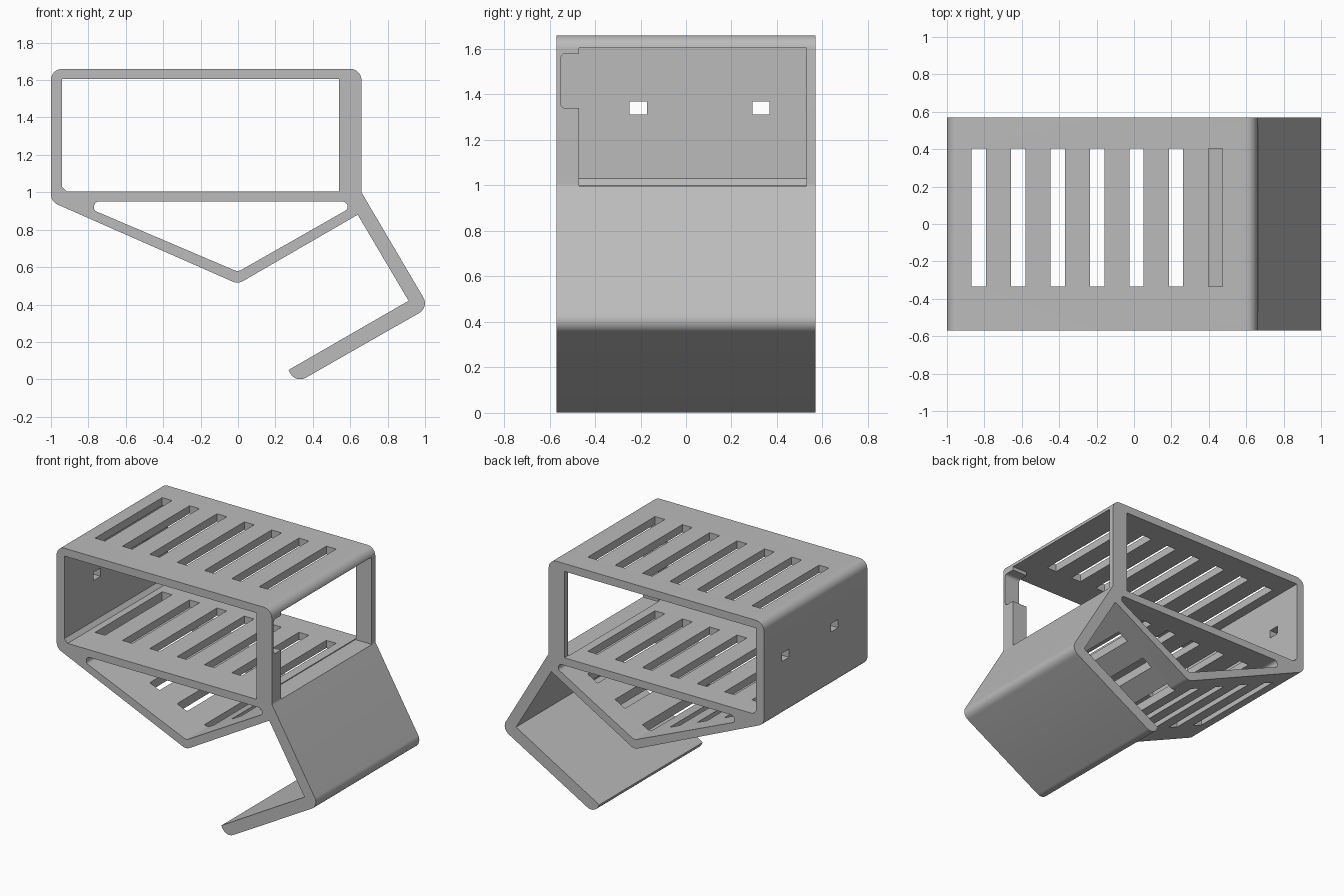
import bpy, bmesh, math
from mathutils import Vector

default = bpy.data.objects.get("Cube")
if default:
    bpy.data.objects.remove(default, do_unlink=True)

grey = bpy.data.materials.new("plain_grey")
grey.use_nodes = True
grey.diffuse_color = (0.5, 0.5, 0.5, 1)
grey.node_tree.nodes["Principled BSDF"].inputs["Base Color"].default_value = (0.5, 0.5, 0.5, 1)


def rounded(corners, steps=8):
    """Turn (a, b, radius) corners into an outline with filleted corners."""
    out = []
    for i, (a, b, r) in enumerate(corners):
        p = Vector((a, b))
        if r == 0:
            out.append(p)
            continue
        u = (Vector(corners[i - 1][:2]) - p).normalized()
        v = (Vector(corners[(i + 1) % len(corners)][:2]) - p).normalized()
        half = u.angle(v) / 2
        centre = p + (u + v).normalized() * r / math.sin(half)
        start = p + u * r / math.tan(half) - centre
        end = p + v * r / math.tan(half) - centre
        sweep = start.angle(end)
        for k in range(steps + 1):
            t = k / steps
            out.append(centre + (start * math.sin((1 - t) * sweep)
                                 + end * math.sin(t * sweep)) / math.sin(sweep))
    return out


def prism(name, corners, axis, low, high):
    """Extrude an outline along x (outline in yz) or y (outline in xz)."""
    place = {"x": lambda p: (low, p.x, p.y), "y": lambda p: (p.x, low, p.y)}[axis]
    move = Vector((high - low, 0, 0)) if axis == "x" else Vector((0, high - low, 0))
    bm = bmesh.new()
    face = bm.faces.new([bm.verts.new(place(p)) for p in rounded(corners)])
    top = bmesh.ops.extrude_face_region(bm, geom=[face])["geom"]
    bmesh.ops.translate(bm, vec=move, verts=[g for g in top if isinstance(g, bmesh.types.BMVert)])
    bmesh.ops.recalc_face_normals(bm, faces=bm.faces)
    mesh = bpy.data.meshes.new(name)
    bm.to_mesh(mesh)
    bm.free()
    mesh.materials.append(grey)
    ob = bpy.data.objects.new(name, mesh)
    bpy.context.collection.objects.link(ob)
    return ob


def rect(a0, a1, b0, b1, r=0):
    return [(a0, b0, r), (a1, b0, r), (a1, b1, r), (a0, b1, r)]


# Body: box, V-shaped belly and hooked arm in one outline
body = prism("holder_body", [
    (-1, 1.66, .06), (.66, 1.66, .06), (.66, 1, .03), (1.022, .385, .06),
    (.309, -.022, .06), (.27, .05, 0), (.912, .42, 0), (.64, .88, 0),
    (0, .51, .06), (-1, .95, .06)], "y", -.57, .57)

cutters = [
    # Main compartment and triangular tunnel
    prism("compartment_cutter", [(-.94, 1.605, 0), (.54, 1.605, 0), (.54, 1.003, 0),
                                 (-.915, 1.003, 0), (-.94, 1.03, 0)], "y", -1, 1),
    prism("tunnel_cutter", [(-.77, .95, .025), (.585, .95, .025), (.585, .908, .02),
                            (0, .575, .04), (-.77, .903, .02)], "y", -1, 1),
    # Side window with the notch in its front post
    prism("window_cutter", rect(-.47, .53, .997, 1.605), "x", .535, .8),
    prism("notch_cutter", rect(-.55, -.4, 1.34, 1.58, .02), "x", .5, .8),
]
# Cable holes in the closed wall
for y in (-.21, .33):
    cutters.append(prism("hole_cutter", rect(y - .038, y + .038, 1.312, 1.37), "x", -1.2, -.8))
# Vent slots through roof, floor and belly
for i in range(7):
    x = -.83 + i * .211
    cutters.append(prism("slot_cutter", rect(x - .038, x + .038, .45, 2), "y", -.335, .405))

bpy.context.view_layer.objects.active = body
for cutter in cutters:
    mod = body.modifiers.new("cut", "BOOLEAN")
    mod.operation, mod.solver, mod.object = "DIFFERENCE", "EXACT", cutter
    bpy.ops.object.modifier_apply(modifier=mod.name)
    bpy.data.objects.remove(cutter, do_unlink=True)

bpy.ops.object.select_all(action="DESELECT")
body.select_set(True)
bpy.ops.object.shade_smooth_by_angle(angle=math.radians(30))
